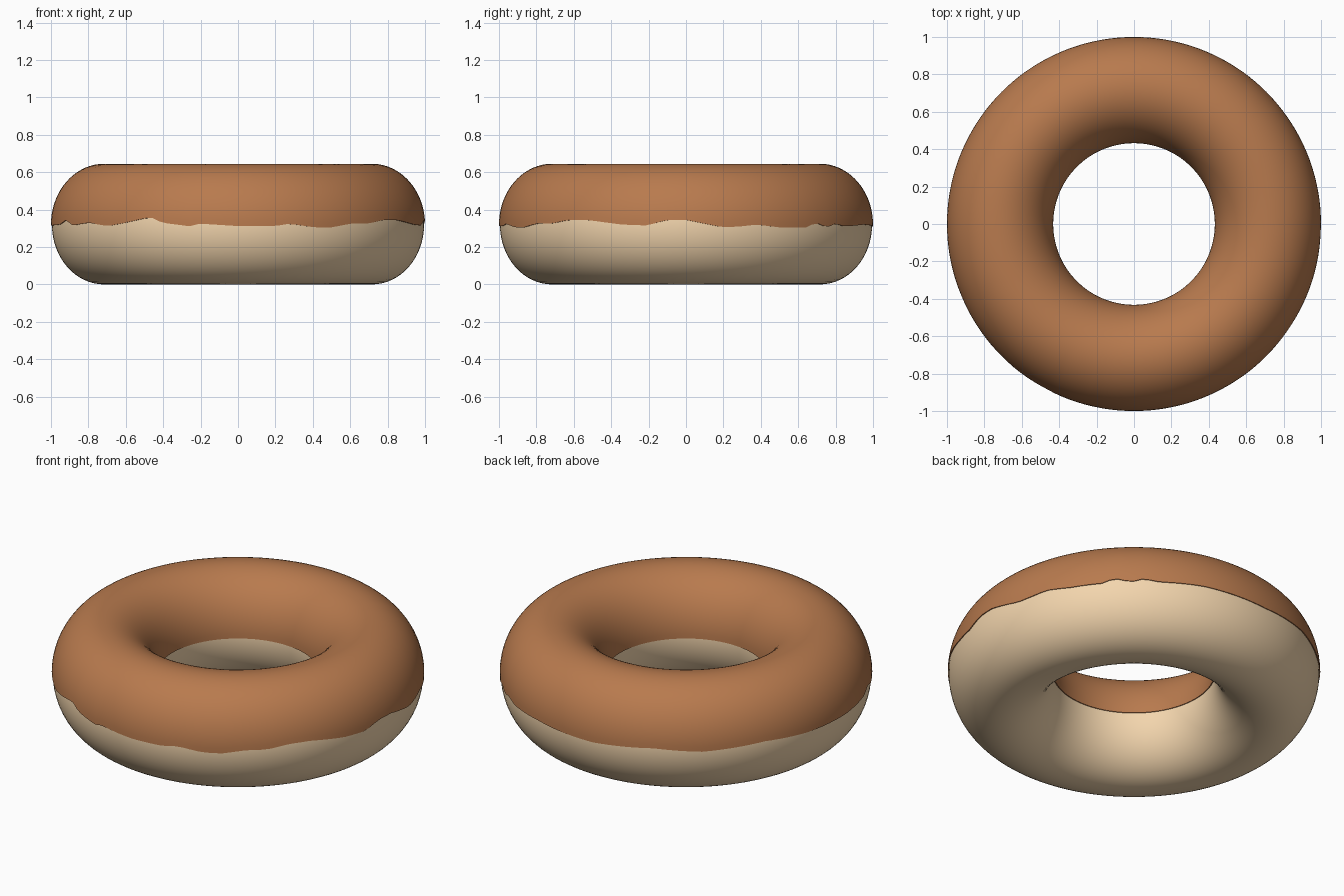
import bpy, bmesh, math

if "Cube" in bpy.data.objects:
    bpy.data.objects.remove(bpy.data.objects["Cube"])

R, ZC = 0.716, 0.32          # ring radius and height of the section centre
SEG = 144


def material(name, rgb):
    m = bpy.data.materials.new(name)
    m.diffuse_color = (*rgb, 1)
    m.use_nodes = True
    m.node_tree.nodes["Principled BSDF"].inputs["Base Color"].default_value = m.diffuse_color
    return m


def ring_mesh(name, section, mat):
    """Sweep a closed section(angle) -> [(r, z), ...] around the z axis."""
    bm = bmesh.new()
    rings = []
    for i in range(SEG):
        t = 2 * math.pi * i / SEG
        rings.append([bm.verts.new((r * math.cos(t), r * math.sin(t), z))
                      for r, z in section(math.degrees(t))])
    n = len(rings[0])
    for i in range(SEG):
        a, b = rings[i], rings[(i + 1) % SEG]
        for j in range(n):
            k = (j + 1) % n
            bm.faces.new((a[j], b[j], b[k], a[k]))
    bmesh.ops.recalc_face_normals(bm, faces=bm.faces)
    me = bpy.data.meshes.new(name)
    bm.to_mesh(me)
    bm.free()
    ob = bpy.data.objects.new(name, me)
    bpy.context.collection.objects.link(ob)
    me.materials.append(mat)
    bpy.context.view_layer.objects.active = ob
    ob.select_set(True)
    bpy.ops.object.shade_smooth_by_angle(angle=math.radians(40))
    ob.select_set(False)


def oval(a, b, start, end, n):
    return [(R + a * math.cos(start + (end - start) * i / n),
             ZC + b * math.sin(start + (end - start) * i / n)) for i in range(n + 1)]


# Wavy outer rim of the icing: (angle in degrees, height)
RIM = [(0, .345), (11.5, .305), (17, .31), (22, .32), (30, .305), (40, .305),
       (44, .33), (49, .305), (53, .325), (58, .31), (72, .32), (95, .31),
       (115, .33), (130, .315), (150, .335), (165, .32), (185, .315), (198, .32),
       (203, .345), (208, .315), (217, .33), (226, .312), (233, .33), (242, .36),
       (246, .33), (255.5, .31), (258, .325), (270, .312), (281.5, .312),
       (286, .325), (294, .305), (300, .305), (307, .325), (314, .325), (321, .345),
       (328, .345), (340, .32), (348, .315), (354, .345), (360, .345)]


def rim_height(deg):
    for (a0, z0), (a1, z1) in zip(RIM, RIM[1:]):
        if a0 <= deg <= a1:
            return z0 + (z1 - z0) * (deg - a0) / (a1 - a0)
    return RIM[0][1]


def dough_section(deg):
    return oval(0.279, 0.32, 0, 2 * math.pi, 64)[:-1]


def icing_section(deg):
    start = math.asin((rim_height(deg) - ZC) / 0.325)
    outer = oval(0.284, 0.325, start, math.pi, 36)
    inner = oval(0.278, 0.319, start, math.pi, 36)
    return outer + inner[::-1]


# Dough ring and thin icing shell over its upper half
ring_mesh("dough", dough_section, material("dough_tan", (0.90, 0.67, 0.42)))
ring_mesh("icing", icing_section, material("icing_brown", (0.48, 0.195, 0.076)))
